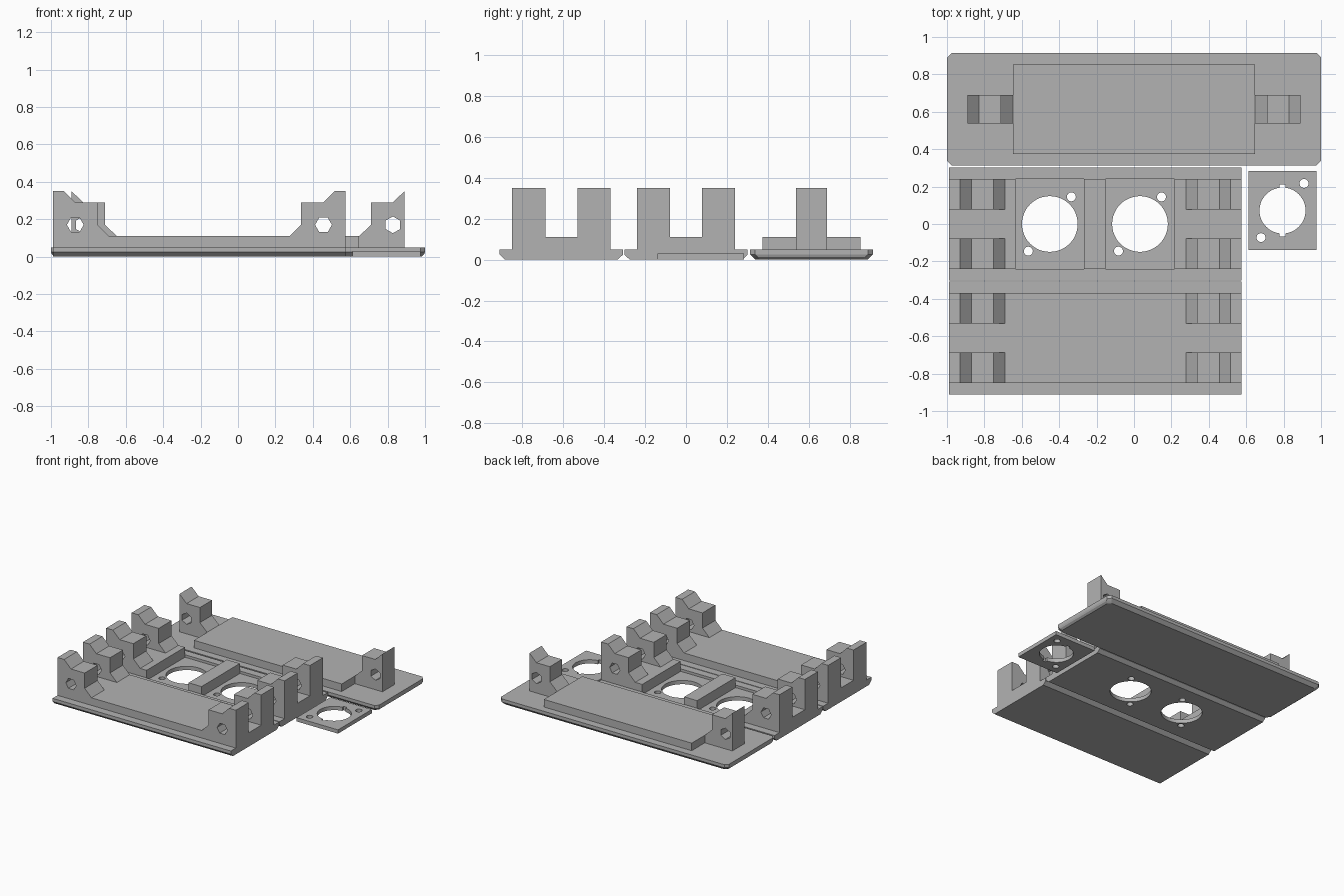
import bpy, bmesh, math

if "Cube" in bpy.data.objects:
    bpy.data.objects.remove(bpy.data.objects["Cube"])

grey = bpy.data.materials.new("grey plastic")
grey.diffuse_color = (0.45, 0.45, 0.45, 1)
grey.use_nodes = True
grey.node_tree.nodes["Principled BSDF"].inputs["Base Color"].default_value = grey.diffuse_color


def loft(name, rings):
    """Closed solid through matching rings of 3D points."""
    bm = bmesh.new()
    loops = [[bm.verts.new(p) for p in ring] for ring in rings]
    n = len(loops[0])
    for a, b in zip(loops, loops[1:]):
        for i in range(n):
            j = (i + 1) % n
            bm.faces.new((a[i], a[j], b[j], b[i]))
    bm.faces.new(loops[0])
    bm.faces.new(loops[-1])
    bmesh.ops.recalc_face_normals(bm, faces=bm.faces)
    mesh = bpy.data.meshes.new(name)
    bm.to_mesh(mesh)
    bm.free()
    mesh.materials.append(grey)
    ob = bpy.data.objects.new(name, mesh)
    bpy.context.collection.objects.link(ob)
    return ob


def prism(name, axis, pts, lo, hi):
    """Extrude a 2D outline along x, y or z."""
    place = {"x": lambda a, b, t: (t, a, b),
             "y": lambda a, b, t: (a, t, b),
             "z": lambda a, b, t: (a, b, t)}[axis]
    return loft(name, [[place(a, b, t) for a, b in pts] for t in (lo, hi)])


def rect(x0, x1, y0, y1):
    return [(x0, y0), (x1, y0), (x1, y1), (x0, y1)]


def circle(cx, cy, r, n=48, turn=0.0):
    return [(cx + r * math.cos(turn + math.tau * i / n),
             cy + r * math.sin(turn + math.tau * i / n)) for i in range(n)]


def cut(ob, *cutters):
    bpy.context.view_layer.objects.active = ob
    for c in cutters:
        m = ob.modifiers.new("cut", "BOOLEAN")
        m.operation, m.solver, m.object = "DIFFERENCE", "EXACT", c
        bpy.ops.object.modifier_apply(modifier=m.name)
        bpy.data.objects.remove(c)


def hole(cx, cy, r, n=48):
    return prism("hole_cutter", "z", circle(cx, cy, r, n), -0.1, 0.3)


def post(name, outline, y0, y1, hx, turn):
    """Stepped clip post with a hexagonal screw hole."""
    ob = prism(name, "y", outline, y0, y1)
    cut(ob, prism("hex_cutter", "y", circle(hx, 0.17, 0.045, 6, turn), y0 - 0.1, y1 + 0.1))


# Side panels: chamfered plate with a raised slab, four posts each
X0, X1 = -0.988, 0.576
LEFT = [(X0, 0.11), (X0, 0.35), (-0.93, 0.35), (-0.87, 0.29), (-0.75, 0.29),
        (-0.75, 0.17), (-0.69, 0.11)]
RIGHT = [(X1, 0.11), (X1, 0.35), (0.516, 0.35), (0.457, 0.29), (0.337, 0.29),
         (0.337, 0.17), (0.277, 0.11)]


def side_panel(name, cy):
    half = [(0.275, 0), (0.302, 0.025), (0.302, 0.05), (0.24, 0.05), (0.24, 0.11)]
    section = [(cy + y, z) for y, z in half] + [(cy - y, z) for y, z in reversed(half)]
    panel = prism(name, "x", section, X0, X1)
    for s in (-1, 1):
        y0, y1 = sorted((cy + s * 0.078, cy + s * 0.24))
        post(name + "_left_post", LEFT, y0, y1, -0.87, 0)
        post(name + "_right_post", RIGHT, y0, y1, 0.457, 0)
    return panel


side_panel("front_panel", -0.61)
middle = side_panel("middle_panel", 0.0)

# Two sunken pockets with a round opening and two screw holes
for cx in (-0.45, 0.032):
    cut(middle,
        prism("pocket_cutter", "z", rect(cx - 0.184, cx + 0.184, -0.241, 0.241), 0.03, 0.2),
        hole(cx, 0, 0.149),
        hole(cx + 0.115, 0.145, 0.024, 24),
        hole(cx - 0.115, -0.145, 0.024, 24))

# Long back plate: clipped corners, eased lower edge
CY = 0.614


def plate_ring(z, dx, dy):
    x, y, c = 1.0 - dx, 0.3 - dy, 0.024
    pts = [(x, y - c), (x - c, y), (c - x, y), (-x, y - c),
           (-x, c - y), (c - x, -y), (x - c, -y), (x, c - y)]
    return [(px, CY + py, z) for px, py in pts]


loft("back_plate", [plate_ring(0.05, 0, 0), plate_ring(0.025, 0, 0),
                    plate_ring(0.012, 0.005, 0.013), plate_ring(0.0, 0.02, 0.025)])
prism("back_slab", "z", rect(-0.648, 0.648, CY - 0.24, CY + 0.24), 0.05, 0.11)

# Back plate posts, mirrored left and right
BACK = [(0.89, 0.05), (0.89, 0.35), (0.828, 0.29), (0.711, 0.29),
        (0.711, 0.17), (0.648, 0.11), (0.648, 0.05)]
for s, side in ((-1, "left"), (1, "right")):
    post("back_" + side + "_post", [(s * x, z) for x, z in BACK],
         CY - 0.076, CY + 0.076, s * 0.828, math.pi / 2)

# Loose insert plate with a notched round opening
insert = prism("insert_plate", "z", rect(0.612, 0.975, -0.14, 0.284), 0, 0.03)
cut(insert,
    hole(0.794, 0.072, 0.123),
    prism("notch_cutter", "z", rect(0.779, 0.809, -0.067, 0.211), -0.1, 0.2),
    hole(0.909, 0.217, 0.024, 24),
    hole(0.679, -0.073, 0.024, 24))

# Smooth the round openings, keep all edges crisp
for ob in bpy.context.collection.objects:
    ob.select_set(True)
bpy.context.view_layer.objects.active = insert
bpy.ops.object.shade_smooth_by_angle(angle=math.radians(20))
